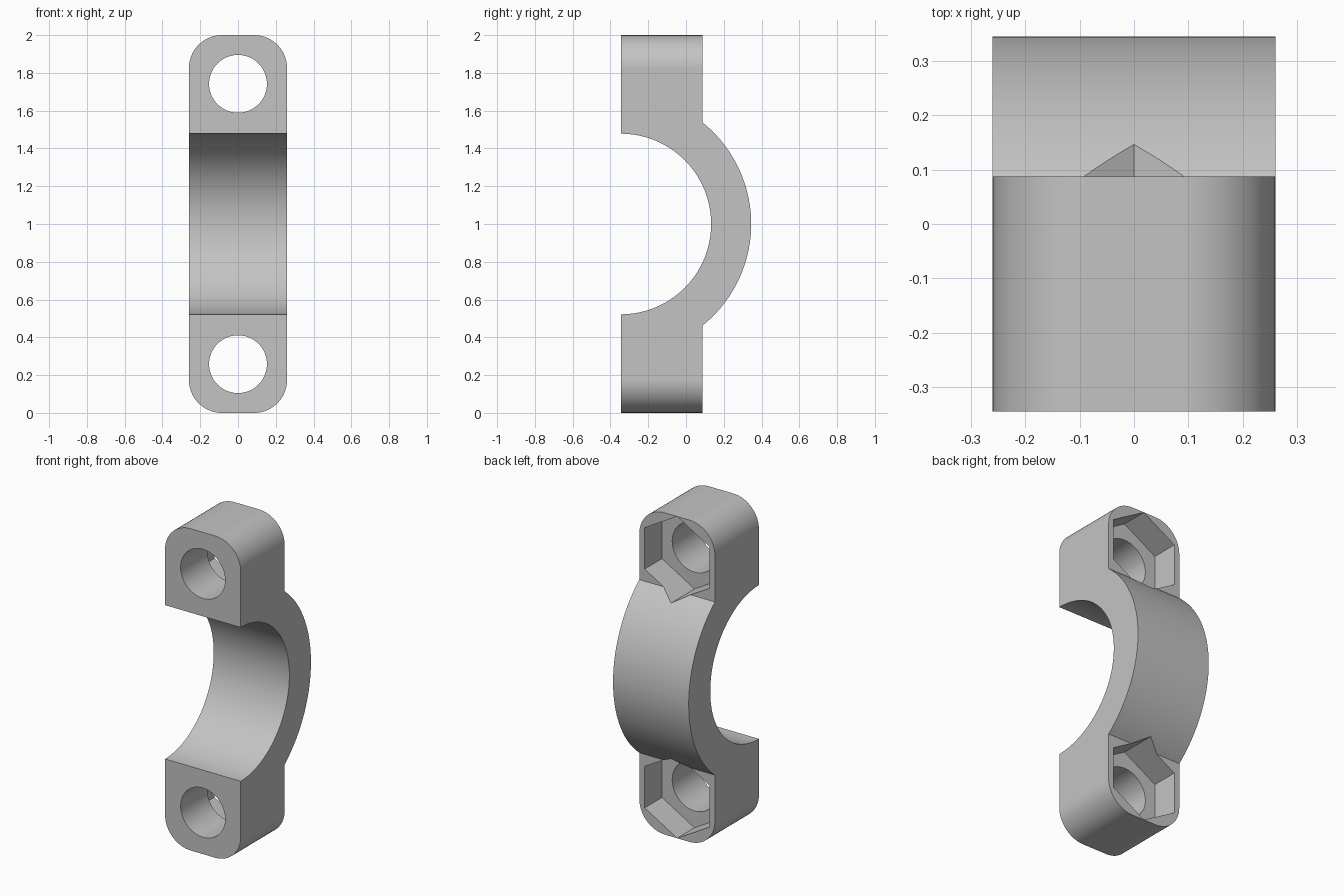
import bpy, bmesh, math
from mathutils import Matrix

cube = bpy.data.objects.get("Cube")
if cube:
    bpy.data.objects.remove(cube, do_unlink=True)

HALF_W = 0.26            # half width along x
FRONT, LUG_BACK = -0.345, 0.087
R_IN, R_OUT = 0.478, 0.69
LUG_Z = 0.742            # bolt centre distance from the middle height
SEAT_Y = -0.083          # floor of the nut pockets

grey = bpy.data.materials.new("plain grey")
grey.use_nodes = True
colour = (0.55, 0.55, 0.55, 1)
grey.diffuse_color = colour
grey.node_tree.nodes["Principled BSDF"].inputs["Base Color"].default_value = colour


def make_object(name, bm):
    bmesh.ops.recalc_face_normals(bm, faces=bm.faces)
    mesh = bpy.data.meshes.new(name)
    bm.to_mesh(mesh)
    bm.free()
    mesh.materials.append(grey)
    ob = bpy.data.objects.new(name, mesh)
    bpy.context.collection.objects.link(ob)
    return ob


def arc(radius, half_angle, steps):
    # Arc about the pipe axis, from top to bottom
    angles = [half_angle * (1 - 2 * i / steps) for i in range(steps + 1)]
    return [(FRONT + radius * math.cos(a), 1 + radius * math.sin(a)) for a in angles]


# Clamp body: side profile extruded across the width
outer = arc(R_OUT, math.acos((LUG_BACK - FRONT) / R_OUT), 64)
inner = arc(R_IN, math.pi / 2, 80)
profile = [(FRONT, 2), (LUG_BACK, 2)] + outer + [(LUG_BACK, 0), (FRONT, 0)] + inner[::-1]
bm = bmesh.new()
face = bm.faces.new([bm.verts.new((-HALF_W, y, z)) for y, z in profile])
side = bmesh.ops.extrude_face_region(bm, geom=[face])
bmesh.ops.translate(bm, vec=(2 * HALF_W, 0, 0),
                    verts=[v for v in side["geom"] if isinstance(v, bmesh.types.BMVert)])

# Round the outer corners of both lugs
corners = [e for e in bm.edges
           if all(abs(v.co.z - 1) > 0.99 for v in e.verts)
           and abs(e.verts[0].co.y - e.verts[1].co.y) > 0.1]
bmesh.ops.bevel(bm, geom=corners, offset=0.175, segments=16, profile=0.5, affect='EDGES')
clamp = make_object("half_clamp", bm)


def cut(name, sides, radius, y0, y1, z):
    # Bore a prism along y through the clamp, with one corner pointing up
    bm = bmesh.new()
    place = (Matrix.Translation((0, (y0 + y1) / 2, z))
             @ Matrix.Rotation(math.pi / 2, 4, 'X'))
    bmesh.ops.create_cone(bm, cap_ends=True, segments=sides, radius1=radius,
                          radius2=radius, depth=y1 - y0, matrix=place)
    cutter = make_object(name, bm)
    cutter.hide_render = True
    mod = clamp.modifiers.new(name, 'BOOLEAN')
    mod.operation = 'DIFFERENCE'
    mod.solver = 'EXACT'
    mod.object = cutter
    bpy.ops.object.modifier_apply(modifier=mod.name)
    bpy.data.objects.remove(cutter, do_unlink=True)


bpy.context.view_layer.objects.active = clamp
clamp.select_set(True)

# Bolt hole and hexagonal nut pocket in each lug
for s in (1, -1):
    cut("bolt_hole_cutter", 64, 0.153, -0.5, 0.5, 1 + s * LUG_Z)
    cut("nut_pocket_cutter", 6, 0.2575, SEAT_Y, 0.5, 1 + s * LUG_Z)

bpy.ops.object.shade_smooth_by_angle(angle=math.radians(25))
weighted = clamp.modifiers.new("even_shading", 'WEIGHTED_NORMAL')
weighted.keep_sharp = True
